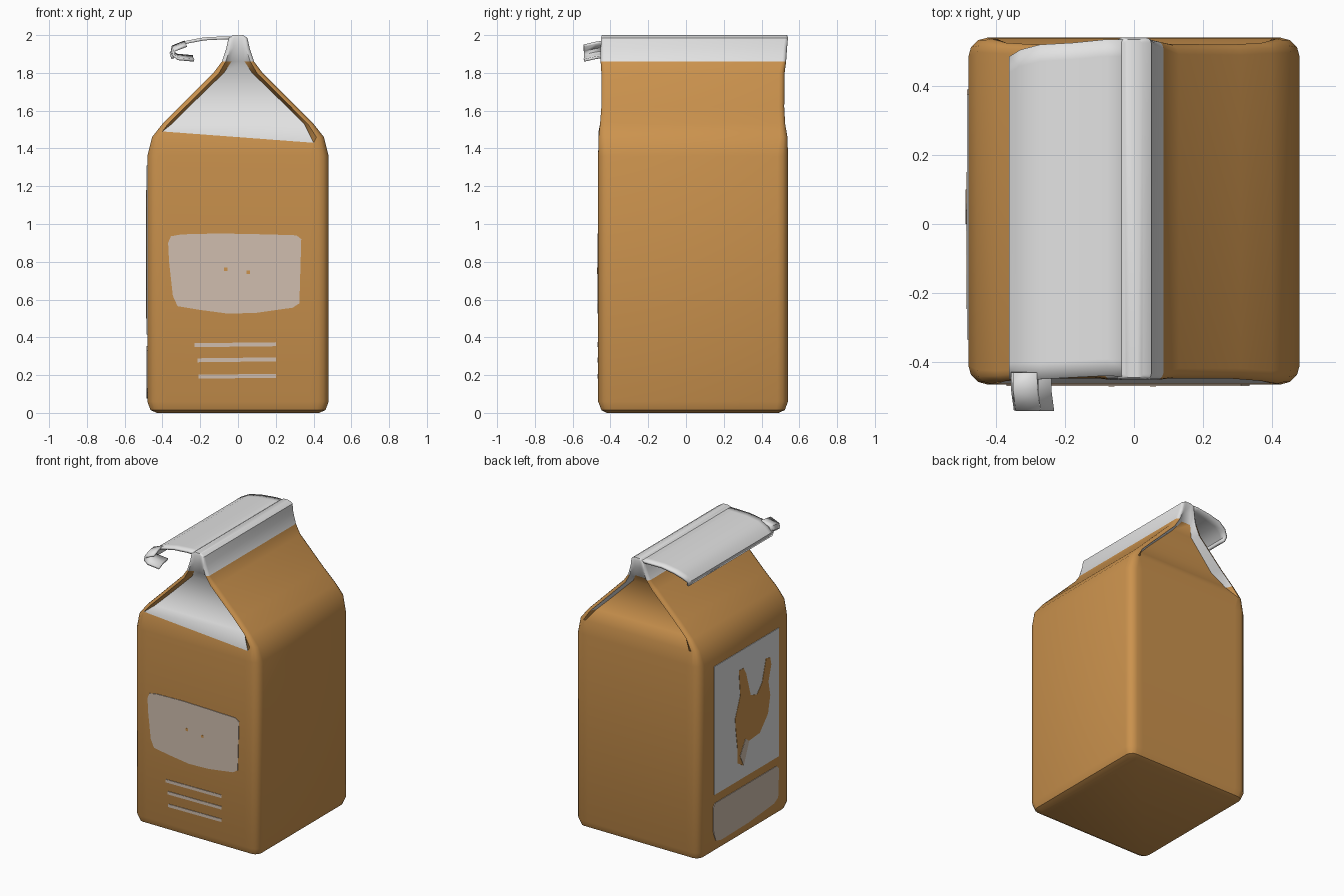
import bpy, bmesh, math

if "Cube" in bpy.data.objects:
    bpy.data.objects.remove(bpy.data.objects["Cube"])

def mat(name, c):
    m = bpy.data.materials.new(name)
    m.diffuse_color = (*c, 1)
    m.use_nodes = True
    m.node_tree.nodes["Principled BSDF"].inputs["Base Color"].default_value = m.diffuse_color
    return m

ORANGE = mat("carton_orange", (0.60, 0.29, 0.075))
WHITE = mat("foil_white", (0.76, 0.76, 0.76))
PINK = mat("label_grey_pink", (0.63, 0.515, 0.425))

def finish(name, bm, mats, smooth=None):
    bmesh.ops.recalc_face_normals(bm, faces=bm.faces)
    me = bpy.data.meshes.new(name)
    bm.to_mesh(me)
    bm.free()
    ob = bpy.data.objects.new(name, me)
    bpy.context.collection.objects.link(ob)
    for m in mats:
        me.materials.append(m)
    if smooth:
        bpy.ops.object.select_all(action='DESELECT')
        ob.select_set(True)
        bpy.context.view_layer.objects.active = ob
        bpy.ops.object.shade_smooth_by_angle(angle=math.radians(smooth))
    return ob

# Carton body: stacked rounded rectangles with folded-in gable ends
def ring(z, hx, r, yf, yb, d, w):
    def arc(cx, cy, a0):
        return [(cx + r * math.cos(math.radians(a0 + i * 30)),
                 cy + r * math.sin(math.radians(a0 + i * 30)), z) for i in range(4)]
    t = 0.075 if z == 1.46 else 0      # slanted lower edge of the front triangle
    return (arc(-hx + r, yf + r, 180) + [(-w, yf + d, z + t * w), (w, yf + d, z - t * w)]
            + arc(hx - r, yf + r, 270) + arc(hx - r, yb - r, 0)
            + [(w, yb - d, z), (-w, yb - d, z)] + arc(-hx + r, yb - r, 90))

levels = [
    (0.0, .43, .03, -.42, .49, 0, .38),
    (.015, .463, .045, -.448, .523, 0, .38),
    (.06, .48, .055, -.465, .54, 0, .38),
    (1.36, .48, .055, -.465, .54, 0, .38),
    (1.46, .455, .04, -.463, .537, 0, .40),
    (1.53, .40, .03, -.455, .525, .04, .35),
    (1.62, .31, .03, -.448, .52, .07, .26),
    (1.80, .13, .03, -.448, .522, .05, .075),
    (1.86, .085, .02, -.452, .53, .02, .035),
    (1.93, .062, .02, -.452, .535, .01, .025),
    (1.985, .05, .015, -.45, .54, 0, .02),
    (2.0, .025, .01, -.445, .535, 0, .01),
]
bm = bmesh.new()
rings = [[bm.verts.new(p) for p in ring(*l)] for l in levels]
n = len(rings[0])
for i in range(len(rings) - 1):
    z = levels[i][0]
    for k in range(n):
        f = bm.faces.new((rings[i][k], rings[i][(k + 1) % n],
                          rings[i + 1][(k + 1) % n], rings[i + 1][k]))
        white = z > 1.85 or (k == 4 and z > 1.45) or (k in (13, 15) and z > 1.5)
        f.material_index = 1 if white else 0
bm.faces.new(rings[0][::-1])
bm.faces.new(rings[-1]).material_index = 1
finish("carton_body", bm, [ORANGE, WHITE], 40)

# Thin sheets given as rows of points, thickened by solidify
def sheet(name, rows, thick):
    bm = bmesh.new()
    g = [[bm.verts.new(p) for p in r] for r in rows]
    for a, b in zip(g, g[1:]):
        for j in range(len(a) - 1):
            bm.faces.new((a[j], a[j + 1], b[j + 1], b[j]))
    ob = finish(name, bm, [WHITE], 50)
    s = ob.modifiers.new("thickness", 'SOLIDIFY')
    s.thickness = thick
    s.offset = 0

# Folded top flap leaning to the left: x, z, front y, back y
flap = [(.01, 1.985, -.445, .535), (-.08, 1.985, -.44, .535), (-.18, 1.98, -.445, .525),
        (-.27, 1.963, -.45, .52), (-.325, 1.935, -.45, .505), (-.355, 1.905, -.45, .485),
        (-.345, 1.875, -.45, .475)]
sheet("top_flap", [[(x, y0 + (y1 - y0) * t, z) for x, z, y0, y1 in flap]
                   for t in (0, .05, .95, 1)], .016)

# Curled lip at the front of the flap
lip = [(-.28, 1.95), (-.345, 1.925), (-.35, 1.90), (-.325, 1.88), (-.24, 1.872)]
sheet("flap_lip", [[(x + dx, y, z + dz) for x, z in lip]
                   for y, dx, dz in ((-.43, 0, .015), (-.48, 0, .008), (-.54, .008, -.006))], .014)

# Flat printed plates on the front (x, z) and left (y, z) sides
def plate(name, pts, side, material, h=.004):
    def pos(p, o):
        return (p[0], -.465 - o, p[1]) if side == 'front' else (-.48 - o, p[0], p[1])
    bm = bmesh.new()
    lo = [bm.verts.new(pos(p, -.002)) for p in pts]
    hi = [bm.verts.new(pos(p, h)) for p in pts]
    bm.faces.new(hi)
    for i in range(len(pts)):
        j = (i + 1) % len(pts)
        bm.faces.new((lo[i], lo[j], hi[j], hi[i]))
    finish(name, bm, [material])

plate("front_label", [(-.37, .90), (-.355, .935), (-.30, .945), (-.1, .95), (.15, .945),
                      (.31, .94), (.335, .92), (.325, .58), (.29, .557), (.1, .53),
                      (-.05, .525), (-.2, .545), (-.32, .565), (-.345, .62), (-.365, .8)],
      'front', PINK)
for i, (x, z) in enumerate([(-.065, .76), (.055, .745)]):
    s = .009
    plate(f"label_dot_{i}", [(x - s, z - s), (x + s, z - s), (x + s, z + s), (x - s, z + s)],
          'front', ORANGE, .006)
for i, (x0, z) in enumerate([(-.23, .36), (-.215, .28), (-.21, .193)]):
    plate(f"front_line_{i}", [(x0, z - .012), (.2, z - .007), (.2, z + .014), (x0, z + .009)],
          'front', PINK)

# Left side: picture panel, silhouette, shaded patch and lower label
plate("picture_panel", [(.375, .415), (.375, 1.31), (-.335, 1.31), (-.335, .415)], 'left', WHITE)
plate("picture_shape", [(.11, 1.18), (.095, 1.0), (.15, .86), (.147, .80), (.124, .63), (.124, .54),
                        (.06, .50), (.0, .65), (-.12, .66), (-.21, .76), (-.235, .88),
                        (-.215, .98), (-.247, 1.09), (-.235, 1.14), (-.19, 1.155),
                        (-.146, 1.0), (-.09, .94), (-.02, .96), (.03, 1.13), (.06, 1.18)],
      'left', ORANGE, .006)
plate("picture_patch", [(.10, .58), (.06, .50), (.0, .65), (.04, .68)], 'left', PINK, .008)
plate("side_label", [(.39, .33), (.37, .355), (-.31, .355), (-.335, .33), (-.325, .13),
                     (-.28, .105), (.0, .08), (.3, .075), (.36, .09), (.385, .15)],
      'left', PINK)
